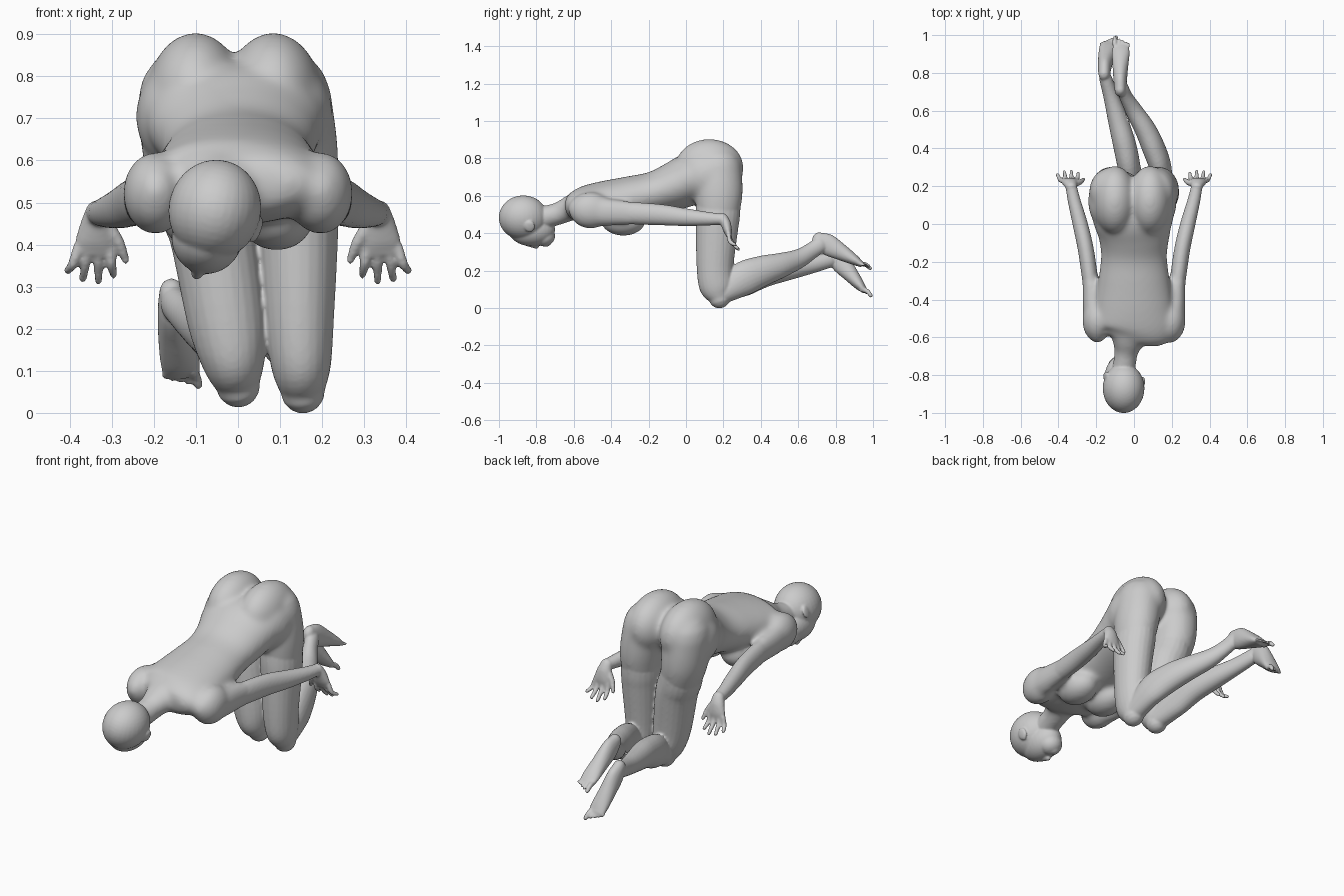
import bpy, bmesh, math
from mathutils import Vector, Matrix

bm = bmesh.new()


def spline(pts, steps=5):
    """Catmull-Rom through sections (x, y, z, width radius, depth radius)."""
    out = []
    for i in range(len(pts) - 1):
        a, b, c, d = (pts[min(max(j, 0), len(pts) - 1)] for j in range(i - 1, i + 3))
        for s in range(steps):
            t = s / steps
            out.append([0.5 * (2*q + (r-p)*t + (2*p-5*q+4*r-w)*t*t + (3*q-p-3*r+w)*t**3)
                        for p, q, r, w in zip(a, b, c, d)])
    return out + [list(pts[-1])]


def tube(pts, side=(1, 0, 0), cap=1.0, n=24):
    """Elliptical loft with rounded ends."""
    sec = spline(pts)
    pos = [Vector(s[:3]) for s in sec]
    rings = []
    for i, s in enumerate(sec):
        t = (pos[min(i + 1, len(sec) - 1)] - pos[max(i - 1, 0)]).normalized()
        ring = [(pos[i], t, s[3], s[4])]
        if i in (0, len(sec) - 1):
            r, sg = min(s[3:]) * cap, (-1 if i == 0 else 1)
            for a in (25, 50, 70, 84):
                c, h = math.cos(math.radians(a)), math.sin(math.radians(a))
                ring.append((pos[i] + t * sg * r * h, t, s[3] * c, s[4] * c))
            if i == 0:
                ring.reverse()
        rings += ring
    loops = []
    for p, t, rw, rd in rings:
        sx = Vector(side)
        sx = (sx - t * t.dot(sx)).normalized()
        u = t.cross(sx)
        loops.append([bm.verts.new(p + sx * rw * math.cos(k * math.tau / n)
                                   + u * rd * math.sin(k * math.tau / n)) for k in range(n)])
    for a, b in zip(loops, loops[1:]):
        for k in range(n):
            bm.faces.new((a[k], a[(k+1) % n], b[(k+1) % n], b[k]))
    bm.faces.new(loops[0])
    bm.faces.new(loops[-1])


def ball(c, r, roll=0):
    m = Matrix.Translation(c) @ Matrix.Rotation(math.radians(roll), 4, 'Y') @ Matrix.Diagonal((*r, 1))
    bmesh.ops.create_uvsphere(bm, u_segments=32, v_segments=20, radius=1, matrix=m)


def foot(sections, tips, big_first):
    """Foot loft plus five toes spread across the ball."""
    tube(sections)
    x, y, z, w, d = sections[-1]
    tx, ty, tz = tips
    big = -1 if big_first else 1
    for k, (off, r) in enumerate(((-.034, .013), (-.010, .0085), (.009, .008), (.027, .008), (.043, .0075))):
        o, back = -big * off, 0.008 * k
        tube([(x + o * .8, y - .012, z, r, r),
              (x + o * .95, (y + ty - back) / 2, (z + tz) / 2 + .008, r, r),
              (tx + o, ty - back, tz + back * .6, r * .85, r * .85)], n=12)


def fuse(name, voxel, passes):
    """Turn the gathered parts into one object with a fused, softened skin."""
    bmesh.ops.recalc_face_normals(bm, faces=bm.faces)
    me = bpy.data.meshes.new(name)
    bm.to_mesh(me)
    bm.clear()
    ob = bpy.data.objects.new(name, me)
    bpy.context.collection.objects.link(ob)
    rm = ob.modifiers.new("fuse", 'REMESH')
    rm.mode = 'VOXEL'
    rm.voxel_size = voxel
    rm.use_smooth_shade = True
    sm = ob.modifiers.new("soften", 'SMOOTH')
    sm.factor = 0.5
    sm.iterations = passes
    return ob


# torso, from shoulders to pelvis
tube([(-.01, -.60, .545, .165, .075), (0, -.55, .55, .215, .10), (0, -.45, .562, .208, .114),
      (0, -.30, .585, .19, .119), (0, -.17, .615, .175, .115), (0, -.06, .652, .19, .13),
      (-.005, .03, .69, .215, .14), (-.005, .09, .70, .21, .13)], cap=.4, n=40)

# seat and hips
for x, hip in ((-.101, -.135), (.084, .118)):
    ball((x, .125, .75), (.115, .184, .154))
    ball((hip, .12, .705), (.108, .155, .132))

# chest
for s in (-1, 1):
    ball((s * .092, -.335, .468), (.09, .12, .083))

# shoulders with upper arms
for s in (-1, 1):
    ball((s * .196, -.51, .522), (.078, .115, .098))
    tube([(s * .195, -.58, .53, .05, .06), (s * .215, -.47, .515, .055, .076),
          (s * .228, -.33, .508, .045, .066), (s * .236, -.25, .504, .042, .06)])

# neck
tube([(-.01, -.52, .565, .13, .085), (-.028, -.605, .54, .095, .07), (-.042, -.68, .505, .064, .061),
      (-.055, -.78, .48, .063, .063)])

# upper thighs
tube([(.107, .17, .75, .115, .128), (.133, .175, .60, .107, .128), (.142, .168, .46, .088, .105)])
tube([(-.122, .17, .75, .116, .128), (-.114, .175, .60, .110, .128), (-.075, .168, .46, .094, .105)])

# soften the trunk first, then fuse the finer parts onto it
trunk = fuse("trunk", .011, 18)
soft = trunk.evaluated_get(bpy.context.evaluated_depsgraph_get()).to_mesh()
bm.from_mesh(soft)
bpy.data.objects.remove(trunk)

# lower thighs and knees
tube([(.133, .175, .60, .09, .118), (.139, .17, .50, .098, .119), (.143, .165, .42, .095, .113),
      (.146, .155, .22, .082, .098), (.15, .165, .11, .071, .092), (.154, .18, .052, .053, .058)])
tube([(-.108, .175, .60, .092, .118), (-.087, .17, .50, .103, .119), (-.06, .165, .42, .102, .113),
      (-.027, .155, .22, .093, .098), (-.01, .165, .12, .075, .092), (0, .18, .066, .053, .056)])

# shins
tube([(.153, .19, .072, .052, .055), (.14, .30, .152, .058, .09), (.105, .40, .195, .061, .083),
      (.06, .50, .226, .056, .068), (0, .60, .262, .045, .052), (-.04, .67, .305, .035, .044),
      (-.062, .72, .34, .033, .044)])
tube([(0, .19, .083, .052, .055), (-.025, .30, .145, .06, .085), (-.05, .42, .185, .061, .074),
      (-.085, .55, .207, .053, .058), (-.12, .67, .23, .041, .046), (-.15, .77, .258, .034, .042)])

# feet
foot([(-.073, .705, .37, .029, .038), (-.073, .755, .34, .035, .057), (-.072, .84, .292, .042, .042),
      (-.07, .90, .257, .047, .028), (-.07, .932, .237, .045, .018)], (-.068, .985, .212), True)
foot([(-.158, .79, .288, .029, .036), (-.156, .825, .245, .035, .054), (-.148, .88, .18, .042, .042),
      (-.138, .928, .122, .047, .028), (-.134, .95, .098, .045, .018)], (-.128, .988, .066), False)

# forearms and hands
for s in (-1, 1):
    tube([(s * x, y, z, a, b) for x, y, z, a, b in (
        (.225, -.36, .508, .038, .055), (.234, -.28, .506, .042, .059), (.256, -.13, .498, .042, .056),
        (.285, 0, .485, .04, .047), (.316, .12, .477, .034, .036), (.332, .195, .475, .03, .029))])
    tube([(s * x, y, z, a, b) for x, y, z, a, b in (
        (.332, .198, .48, .03, .026), (.336, .213, .45, .038, .027), (.34, .224, .41, .046, .022),
        (.343, .23, .384, .046, .014))])
    for x0, x1, y1, z1 in ((.306, .296, .268, .322), (.332, .332, .28, .307),
                           (.357, .369, .276, .312), (.38, .405, .262, .332)):
        tube([(s * x0, .228, .395, .0125, .0125), (s * (x0 + x1) / 2, (.228 + y1) / 2 - .01, .355, .012, .012),
              (s * x1, y1, z1 + .006, .0095, .0095)], n=12)
    tube([(s * .315, .212, .45, .018, .018), (s * .284, .222, .405, .0145, .0145),
          (s * .267, .238, .362, .0095, .0095)], n=12)

# head: skull, face, jaw, nose, ears
ball((-.055, -.87, .483), (.110, .131, .119), 12)
ball((-.073, -.825, .42), (.085, .125, .09), 15)
ball((-.08, -.76, .385), (.06, .06, .055), 15)
tube([(-.09, -.86, .345, .012, .012), (-.098, -.80, .33, .014, .014)], n=12)
ball((-.092, -.75, .35), (.03, .03, .022), 15)
ball((-.150, -.805, .505), (.008, .025, .032), 20)
ball((.045, -.835, .435), (.010, .028, .032), 20)

fuse("kneeling_figure", .0058, 5)
